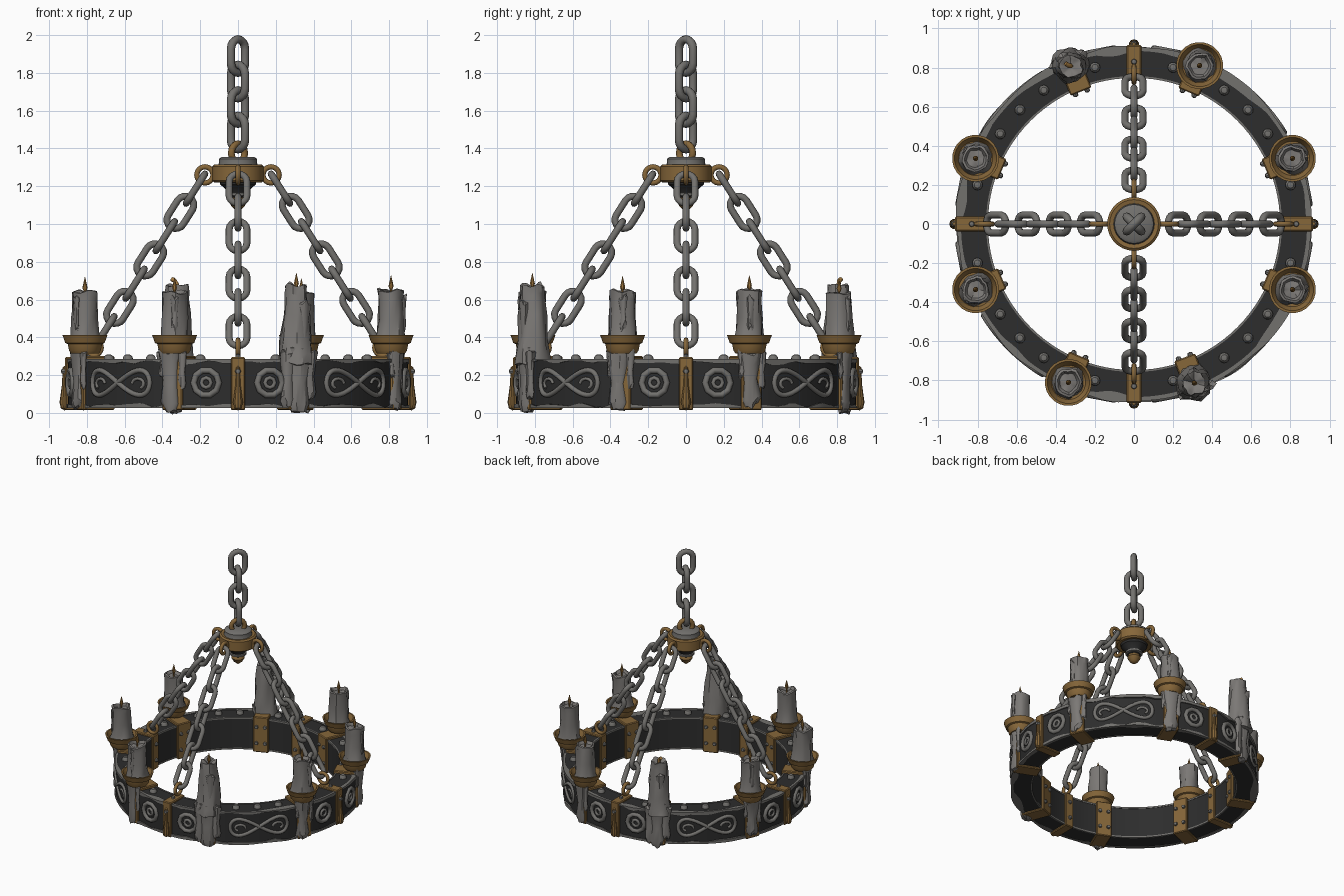
import bpy, bmesh, math, random
from mathutils import Vector, Matrix, noise

if "Cube" in bpy.data.objects:
    bpy.data.objects.remove(bpy.data.objects["Cube"])

random.seed(4)
TAU = 2 * math.pi


def material(name, rgb):
    m = bpy.data.materials.new(name)
    m.diffuse_color = (*rgb, 1)
    m.use_nodes = True
    m.node_tree.nodes["Principled BSDF"].inputs["Base Color"].default_value = m.diffuse_color
    return m


IRON = material("dark iron", (0.026, 0.026, 0.026))
STEEL = material("worn steel", (0.17, 0.165, 0.155))
WAX = material("grey wax", (0.20, 0.19, 0.18))
BRASS = material("aged brass", (0.24, 0.135, 0.042))
FLAME = material("flame amber", (0.36, 0.19, 0.05))


def finish(bm, name, mat, angle=35):
    bmesh.ops.recalc_face_normals(bm, faces=bm.faces)
    me = bpy.data.meshes.new(name)
    bm.to_mesh(me)
    bm.free()
    me.materials.append(mat)
    me.polygons.foreach_set("use_smooth", [True] * len(me.polygons))
    me.set_sharp_from_angle(angle=math.radians(angle))
    return me


def put(name, me, matrix=Matrix()):
    o = bpy.data.objects.new(name, me)
    o.matrix_world = matrix
    bpy.context.collection.objects.link(o)
    return o


def at(deg, r=0, z=0, t=0):
    """Local x points outward, y runs along the hoop."""
    return Matrix.Rotation(math.radians(deg), 4, 'Z') @ Matrix.Translation((r, t, z))


def lathe(name, mat, profile, n=24, closed=False, wobble=0.0, angle=35):
    """Spin (r, z) points; profile may be a function of the angle."""
    bm = bmesh.new()
    seed = random.uniform(0, 50)
    rows = []
    for i in range(n):
        a = TAU * i / n
        row = []
        for r, z in (profile(a) if callable(profile) else profile):
            k = 1 + wobble * noise.noise(Vector((2 * math.cos(a) + seed, 2 * math.sin(a), z * 9)))
            h = z + (wobble * 0.12 * noise.noise(Vector((math.cos(a), math.sin(a) + seed, 3))) if r else 0)
            row.append(bm.verts.new((r * k * math.cos(a), r * k * math.sin(a), h)))
        rows.append(row)
    m = len(rows[0])
    for i in range(n):
        p, q = rows[i], rows[(i + 1) % n]
        for j in range(m if closed else m - 1):
            k = (j + 1) % m
            bm.faces.new((p[j], q[j], q[k], p[k]))
    bmesh.ops.remove_doubles(bm, verts=bm.verts, dist=1e-5)
    return finish(bm, name, mat, angle)


def box(name, mat, size, bevel=0.006):
    bm = bmesh.new()
    bmesh.ops.create_cube(bm, size=1)
    bmesh.ops.scale(bm, vec=size, verts=bm.verts)
    bmesh.ops.bevel(bm, geom=bm.edges[:], offset=bevel, segments=1, affect='EDGES')
    return finish(bm, name, mat)


def tube(name, mat, points, r, closed=True, sides=2):
    cu = bpy.data.curves.new(name + "_path", 'CURVE')
    cu.dimensions = '3D'
    cu.bevel_depth, cu.bevel_resolution, cu.use_fill_caps = r, sides, True
    s = cu.splines.new('POLY')
    s.points.add(len(points) - 1)
    for p, c in zip(s.points, points):
        p.co = (*c, 1)
    s.use_cyclic_u = closed
    o = bpy.data.objects.new(name, cu)
    me = bpy.data.meshes.new_from_object(o)
    bpy.data.objects.remove(o)
    bpy.data.curves.remove(cu)
    me.name = name
    me.materials.clear()
    me.materials.append(mat)
    me.polygons.foreach_set("use_smooth", [True] * len(me.polygons))
    me.set_sharp_from_angle(angle=math.radians(50))
    return me


def link(name, mat, length, width, r, n=8):
    """Oval chain link, long along z, wide along y."""
    R, h = width / 2 - r, (length - width) / 2
    pts = []
    for s in (1, -1):
        for i in range(n + 1):
            a = math.pi * i / n
            pts.append((0, s * R * math.cos(a), s * (h + R * math.sin(a))))
    return tube(name, mat, pts, r)


# Hoop body and its worn edges
put("hoop", lathe("hoop", IRON, [(0.75, 0.03), (0.9, 0.03), (0.9, 0.28), (0.75, 0.28)], 96, True))


def rim(z, s, seed):
    def prof(a):
        f = lambda k, q: noise.noise(Vector((k * math.cos(a) + q, k * math.sin(a), seed)))
        w = 0.018 + 0.02 * f(9, 1)
        t = 0.012 + 0.045 * max(0, f(4, 5))
        R = 0.908 + 0.016 * max(-0.3, f(4, 5))
        return [(0.897 - t, z), (R, z), (R, z - s * w), (0.895, z - s * w)]
    return prof


put("top_rim", lathe("top_rim", STEEL, rim(0.285, 1, 2), 144, True))
put("bottom_rim", lathe("bottom_rim", STEEL, rim(0.025, -1, 7), 144, True))
for nm, z in (("inner_top_edge", 0.278), ("inner_bottom_edge", 0.032)):
    put(nm, lathe(nm, STEEL, [(0.747, z - 0.006), (0.757, z - 0.006), (0.757, z + 0.006), (0.747, z + 0.006)], 96, True))

# Rivets on top of the hoop
rivet = lathe("rivet", STEEL, [(0, 0.028), (0.016, 0.025), (0.026, 0.013), (0.028, -0.01)], 10)
small_rivet = lathe("small_rivet", STEEL, [(0, 0.018), (0.012, 0.014), (0.016, -0.005)], 8)
outward = Matrix.Rotation(math.pi / 2, 4, 'Y')
for q in range(4):
    for d in (14, 34, 45, 56, 76):
        put("top_rivet", rivet, at(90 * q + d, 0.825, 0.282))

# Relief on the outer face: knots and rosettes
knot_pts, curls = [], []
for i in range(48):
    t = TAU * i / 48
    a = 0.215 * math.cos(t) / 0.9
    knot_pts.append((0.9 * math.cos(a), 0.9 * math.sin(a), 0.16 + 0.066 * math.sin(2 * t)))
knot = tube("knot", STEEL, knot_pts, 0.014)
for s in (-1, 1):
    pts = []
    for i in range(12):
        t = 4.2 * i / 11
        a = s * (0.14 - 0.038 * math.cos(t)) / 0.9
        pts.append((0.9 * math.cos(a), 0.9 * math.sin(a), 0.155 + 0.026 * math.sin(t)))
    curls.append(tube("curl", STEEL, pts, 0.009, False))
circle = lambda R, n: [(0, R * math.cos(TAU * i / n), R * math.sin(TAU * i / n)) for i in range(n)]
rosette = tube("rosette", STEEL, circle(0.068, 10), 0.017)
boss = tube("rosette_centre", STEEL, circle(0.026, 8), 0.011)
for q in range(4):
    for nm, me in (("knot", knot), ("curl", curls[0]), ("curl", curls[1])):
        put(nm, me, at(90 * q + 45))
    for d in (-10.8, 10.8):
        put("rosette", rosette, at(90 * q + d, 0.9, 0.16))
        put("rosette_centre", boss, at(90 * q + d, 0.901, 0.16))

# Brass straps, eyes and pendants where the chains meet the hoop
strap = box("chain_strap", BRASS, (0.18, 0.075, 0.28))
wide_strap = box("candle_strap", BRASS, (0.185, 0.115, 0.285))
pendant = lathe("pendant", BRASS, [(0, 0.012), (0.02, 0.025), (0.027, 0.055), (0.014, 0.15), (0.01, 0.24), (0, 0.25)], 10)
ring_pts = lambda R: [(R * math.cos(TAU * i / 16), 0, R * math.sin(TAU * i / 16)) for i in range(16)]
hoop_eye = tube("hoop_eye", BRASS, ring_pts(0.042), 0.013)
hub_eye = tube("hub_eye", BRASS, ring_pts(0.043), 0.014)
side_link = link("side_link", STEEL, 0.222, 0.13, 0.0185)
top, low = Vector((0.185, 0, 1.25)), Vector((0.745, 0, 0.37))
tilt = (top - low).to_track_quat('Z', 'Y').to_matrix().to_4x4()
lean = Matrix.Rotation(math.atan2(top.x - low.x, top.z - low.z), 4, 'Y')
for q in range(4):
    d = 90 * q
    put("chain_strap", strap, at(d, 0.825, 0.155))
    put("pendant", pendant, at(d, 0.918))
    put("strap_rivet", small_rivet, at(d, 0.92, 0.22) @ outward)
    put("strap_top_rivet", small_rivet, at(d, 0.83, 0.295))
    for z in (0.09, 0.22):
        put("strap_inner_rivet", small_rivet, at(d + 180, -0.735, z) @ outward)
    put("hoop_eye", hoop_eye, at(d, 0.765, 0.345))
    put("hub_eye", hub_eye, at(d, 0.175, 1.26))
    for i in range(7):
        c = top.lerp(low, (i + 0.5) / 7)
        put("side_link", side_link, at(d, c.x, c.z) @ lean @ Matrix.Rotation(math.pi / 2 * (i % 2), 4, 'Z'))

# Central hub with finial
put("hub_band", lathe("hub_band", BRASS, [(0.1, 1.225), (0.125, 1.22), (0.137, 1.23), (0.137, 1.305), (0.125, 1.315), (0.1, 1.31)], 28, True))
put("hub_cap", lathe("hub_cap", STEEL, [(0, 1.355), (0.085, 1.355), (0.1, 1.345), (0.1, 1.325), (0.108, 1.3), (0, 1.3)], 24))
put("hub_core", lathe("hub_core", IRON, [(0, 1.24), (0.1, 1.24), (0.095, 1.21), (0.06, 1.18), (0.045, 1.14), (0, 1.14)], 20))
put("hub_collar", lathe("hub_collar", STEEL, [(0.04, 1.17), (0.064, 1.165), (0.064, 1.15), (0.04, 1.145)], 20, True))
put("finial", lathe("finial", BRASS, [(0, 1.15), (0.04, 1.145), (0.05, 1.12), (0.032, 1.09), (0, 1.065)], 16))
put("hub_top_eye", tube("hub_top_eye", BRASS, ring_pts(0.05), 0.018), at(45, 0, 1.375))

# Vertical hanging chain
top_link = link("hanging_link", STEEL, 0.222, 0.15, 0.022)
for i in range(4):
    put("hanging_link", top_link, at(-45 + 90 * (i % 2), 0, 1.889 - 0.135 * i))

# Candles, cups, wax runs and flames
cup = lathe("candle_cup", BRASS, [(0, 0.315), (0.075, 0.315), (0.085, 0.33), (0.092, 0.365), (0.105, 0.37), (0.12, 0.412), (0.108, 0.412), (0.088, 0.375), (0, 0.37)], 24)
flame = lathe("flame", FLAME, [(0, 0), (0.005, 0.005), (0.006, 0.03), (0.014, 0.05), (0.007, 0.08), (0, 0.108)], 8)
bent = tube("bent_wick", FLAME, [(0, 0, 0), (0, 0, 0.03), (0.008, 0.01, 0.05), (0.022, 0.02, 0.058)], 0.012, False)


def run(name, z0, z1, r):
    """A wax run hanging from z1 to z0, flattened against the hoop."""
    h = z1 - z0
    me = lathe(name, WAX, [(0, z0), (0.6 * r, z0 + 0.02 * h), (0.85 * r, z0 + 0.13 * h), (0.62 * r, z0 + 0.45 * h),
                           (0.85 * r, z0 + 0.78 * h), (r, z0 + 0.95 * h), (0, z1)], 14, wobble=0.3)
    me.transform(Matrix.Diagonal((0.65, 1, 1, 1)))
    return me


for k in range(8):
    d = 22.5 + 45 * k
    melted = k in (2, 6)
    if k == 2:
        d = 111.8
    if k == 6:
        d = 290.8
    put("candle_strap", wide_strap, at(d, 0.822, 0.158))
    for z in (0.09, 0.22):
        for t in (-0.032, 0.032):
            put("strap_inner_rivet", small_rivet, at(d + 180, -0.73, z, t) @ outward)
    if melted:
        prof = [(0, 0.24), (0.095, 0.26), (0.09, 0.31), (0.078, 0.4), (0.069, 0.52), (0.06, 0.63), (0.056, 0.675), (0.04, 0.672), (0, 0.645)]
        put("melted_candle", lathe("melted_candle", WAX, prof, 20, wobble=0.28), at(d, 0.87))
        for t, z0, z1, r in ((0, 0.0, 0.36, 0.07), (-0.06, 0.03, 0.33, 0.045), (0.06, 0.07, 0.33, 0.042), (0.02, 0.25, 0.6, 0.035)):
            put("wax_run", run("wax_run", z0, z1, r), at(d, 0.905 if z0 < 0.2 else 0.925, 0, t))
        if k == 6:
            put("flame", flame, at(d, 0.87, 0.635))
        else:
            put("bent_wick", bent, at(d, 0.87, 0.65))
        continue
    put("candle_cup", cup, at(d, 0.877))
    top_z = random.uniform(0.63, 0.65)
    prof = [(0, 0.36), (0.085, 0.372), (0.074, 0.41), (0.068, 0.5), (0.066, 0.6), (0.069, top_z), (0.057, top_z + 0.004), (0.045, top_z - 0.018), (0, top_z - 0.02)]
    put("candle", lathe("candle", WAX, prof, 20, wobble=0.2), at(d, 0.877) @ Matrix.Rotation(random.uniform(0, TAU), 4, 'Z'))
    put("flame", flame, at(d, 0.877, top_z - 0.025))
    put("candle_drip", run("candle_drip", 0.44, 0.62, 0.022), at(d, 0.937, 0, random.uniform(-0.03, 0.03)))
    for t, z0, r in ((random.uniform(-0.015, 0.015), random.uniform(0.0, 0.05), 0.062), (0.055, 0.13, 0.026), (-0.055, 0.19, 0.024)):
        put("wax_run", run("wax_run", z0, 0.335, r), at(d, 0.908, 0, t))
